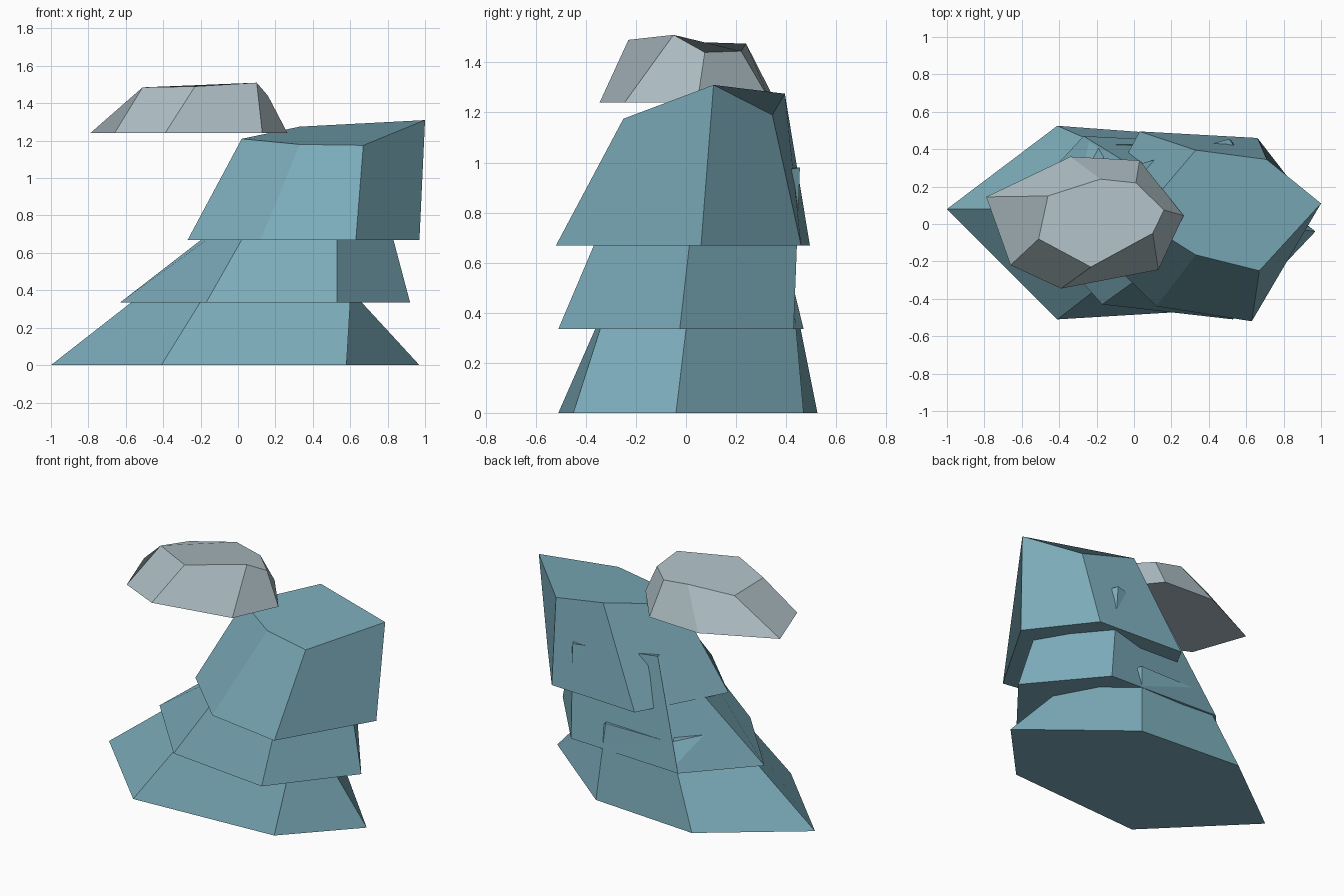
import bpy
import bmesh

if "Cube" in bpy.data.objects:
    bpy.data.objects.remove(bpy.data.objects["Cube"])


def material(name, color):
    m = bpy.data.materials.new(name)
    m.diffuse_color = (*color, 1)
    m.use_nodes = True
    m.node_tree.nodes["Principled BSDF"].inputs["Base Color"].default_value = m.diffuse_color
    return m


def rock(name, z, base, top, mat):
    """Closed faceted rock: flat base outline at height z, uneven top outline."""
    bm = bmesh.new()
    low = [bm.verts.new((x, y, z)) for x, y in base]
    high = [bm.verts.new(p) for p in top]
    n = len(low)
    bm.faces.new(low[::-1])
    bm.faces.new(high)
    for i in range(n):
        j = (i + 1) % n
        bm.faces.new((low[i], low[j], high[j], high[i]))
    bmesh.ops.recalc_face_normals(bm, faces=bm.faces)
    mesh = bpy.data.meshes.new(name)
    bm.to_mesh(mesh)
    bm.free()
    mesh.materials.append(mat)
    obj = bpy.data.objects.new(name, mesh)
    bpy.context.collection.objects.link(obj)
    return obj


teal = material("teal_stone", (0.195, 0.402, 0.479))
gray = material("pale_gray_stone", (0.413, 0.503, 0.539))

# Outlines run counter-clockwise from the left-hand corner.
# Wide bottom tier, its top hidden in the tier above
rock("lower_tier", 0.0,
     [(-1, .08), (-.41, -.51), (.58, -.45), (.97, -.04), (.33, .47), (-.41, .525)],
     [(-.36, .08, .5), (-.1, -.27, .5), (.61, -.29, .5), (.51, .02, .5),
      (.29, .425, .5), (-.18, .425, .5)], teal)

# Middle tier, with two back corners poking through the upper tier
rock("middle_tier", 0.335,
     [(-.63, .08), (-.17, -.43), (.53, -.51), (.92, -.025), (.54, .43), (-.27, .47)],
     [(.1, .08, .9), (.15, -.2, .9), (.53, -.27, .9), (.77, .04, .9),
      (.51, .455, .98), (-.01, .31, .98)], teal)

# Upper tier with a raised right-hand corner
rock("upper_tier", 0.668,
     [(-.27, -.06), (.12, -.44), (.63, -.52), (.97, .06), (.66, .46), (.03, .495)],
     [(.02, .03, 1.21), (.33, -.165, 1.18), (.67, -.25, 1.175), (1, .11, 1.31),
      (.71, .345, 1.19), (.33, .395, 1.275)], teal)

# Overhanging cap stone
rock("cap_stone", 1.24,
     [(-.79, .145), (-.66, -.22), (-.39, -.345), (.13, -.245), (.265, .045),
      (.03, .34), (-.34, .36)],
     [(-.46, .15, 1.44), (-.51, -.08, 1.485), (-.23, -.23, 1.49), (.1, -.05, 1.51),
      (.16, .075, 1.44), (.01, .22, 1.445), (-.18, .24, 1.475)], gray)
